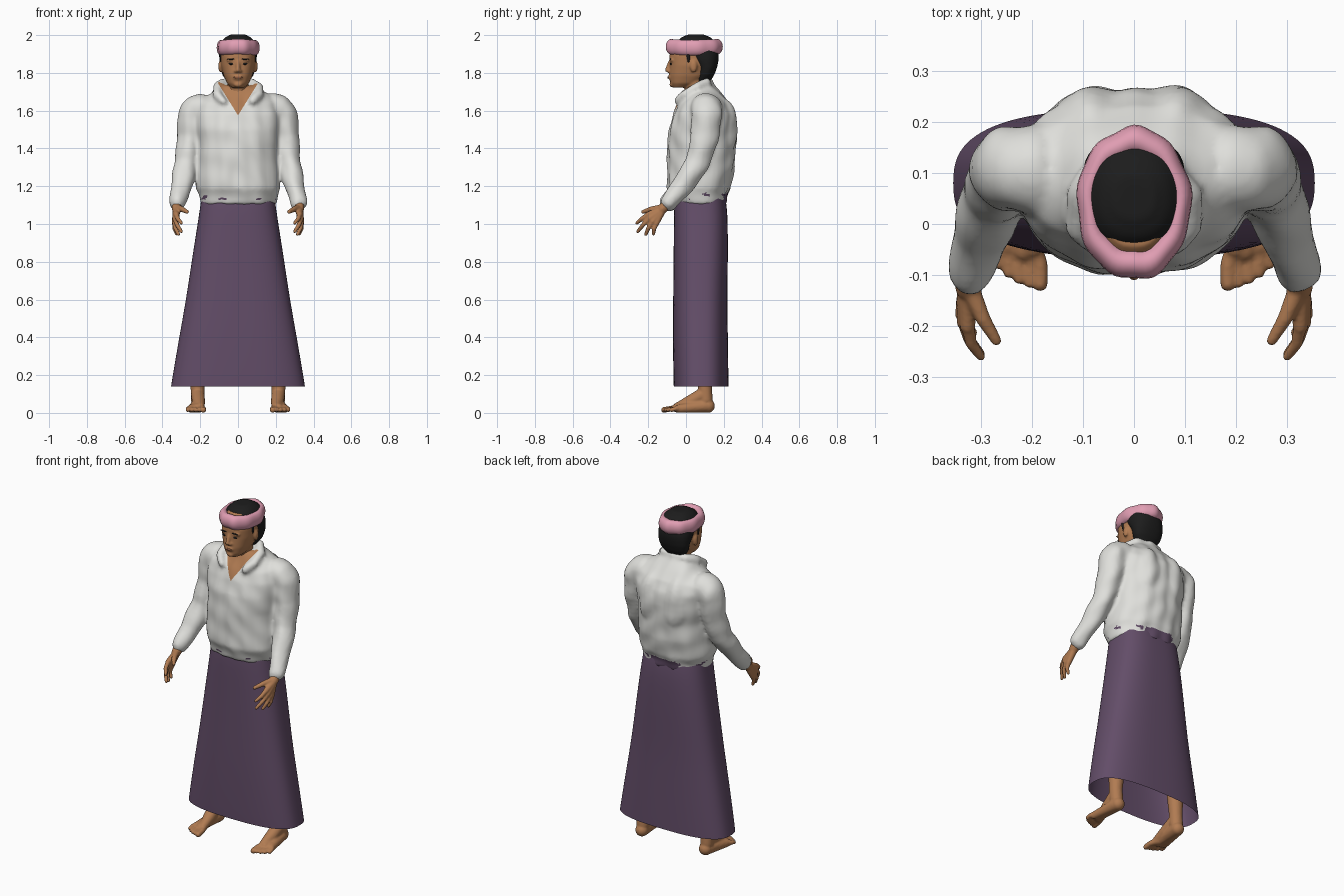
import bpy, bmesh
from math import sin, cos, pi, copysign
from mathutils import Vector, Matrix

if "Cube" in bpy.data.objects:
    bpy.data.objects.remove(bpy.data.objects["Cube"])


def material(name, *rgb):
    m = bpy.data.materials.new(name)
    m.use_nodes = True
    m.diffuse_color = (*rgb, 1)
    bsdf = next(n for n in m.node_tree.nodes if n.type == 'BSDF_PRINCIPLED')
    bsdf.inputs["Base Color"].default_value = (*rgb, 1)
    return m


SKIN = material("brown skin", 0.44, 0.2, 0.085)
WHITE = material("white cloth", 0.74, 0.74, 0.71)
PURPLE = material("purple cloth", 0.125, 0.075, 0.14)
PINK = material("pink cloth", 0.75, 0.34, 0.45)
BLACK = material("black hair", 0.012, 0.012, 0.012)
LIP = material("lips", 0.28, 0.11, 0.055)


def ball(bm, centre, radii):
    bmesh.ops.create_uvsphere(bm, u_segments=20, v_segments=12, radius=1,
                              matrix=Matrix.LocRotScale(Vector(centre), None, Vector(radii)))


def limb(bm, *points):
    """Chain of tapered, round-ended segments through (x, y, z, radius)."""
    for p in points:
        ball(bm, p[:3], [p[3]] * 3)
    for p, q in zip(points, points[1:]):
        a, b = Vector(p[:3]), Vector(q[:3])
        rot = (b - a).to_track_quat('Z', 'Y').to_matrix().to_4x4()
        bmesh.ops.create_cone(bm, cap_ends=True, segments=20, radius1=p[3], radius2=q[3],
                              depth=(b - a).length, matrix=Matrix.Translation((a + b) / 2) @ rot)


def loft(bm, rings, power=2.3, n=40, caps=True):
    """Stack of rounded outlines: (z, half width, front y, back y)."""
    loops = []
    for z, hx, yf, yb in rings:
        loop = []
        for i in range(n):
            c, s = cos(2 * pi * i / n), sin(2 * pi * i / n)
            x = hx * copysign(abs(c) ** (2 / power), c)
            y = (yf + yb) / 2 + (yb - yf) / 2 * copysign(abs(s) ** (2 / power), s)
            loop.append(bm.verts.new((x, y, z)))
        loops.append(loop)
    for lo, hi in zip(loops, loops[1:]):
        for i in range(n):
            j = (i + 1) % n
            bm.faces.new((lo[i], lo[j], hi[j], hi[i]))
    if caps:
        bm.faces.new(loops[0][::-1])
        bm.faces.new(loops[-1])


def finish(name, bm, *mats):
    bmesh.ops.recalc_face_normals(bm, faces=bm.faces[:])
    mesh = bpy.data.meshes.new(name)
    bm.to_mesh(mesh)
    bm.free()
    for m in mats:
        mesh.materials.append(m)
    mesh.shade_smooth()
    ob = bpy.data.objects.new(name, mesh)
    bpy.context.collection.objects.link(ob)
    return ob


def fuse(ob, voxel, smooth, mirror=False):
    """Melt overlapping solids into one skin and apply the result."""
    mats = list(ob.data.materials)
    r = ob.modifiers.new("fuse", 'REMESH')
    r.mode, r.voxel_size = 'VOXEL', voxel
    s = ob.modifiers.new("soften", 'SMOOTH')
    s.factor, s.iterations = 0.5, smooth
    if mirror:
        ob.modifiers.new("mirror", 'MIRROR').use_mirror_merge = False
    bpy.context.view_layer.update()
    mesh = bpy.data.meshes.new_from_object(ob.evaluated_get(bpy.context.evaluated_depsgraph_get()))
    ob.modifiers.clear()
    mesh.materials.clear()
    for m in mats:
        mesh.materials.append(m)
    ob.data = mesh
    mesh.shade_smooth()
    return ob


# Long wrapped skirt, open at the hem
bm = bmesh.new()
loft(bm, [(0.14, .355, -.065, .225), (.16, .352, -.066, .225), (.4, .312, -.07, .222),
          (.6, .275, -.068, .218), (.8, .246, -.066, .222), (1, .214, -.064, .222),
          (1.1, .199, -.063, .216), (1.16, .192, -.055, .205)], power=2.7, n=48, caps=False)
skirt = finish("skirt", bm, PURPLE)
sub = skirt.modifiers.new("smooth", 'SUBSURF')
sub.levels = sub.render_levels = 1

# Shirt: torso, sleeves and collar melted together
bm = bmesh.new()
loft(bm, [(1.105, .2, -.07, .214), (1.15, .208, -.082, .216), (1.19, .222, -.1, .236),
          (1.3, .22, -.1, .256), (1.4, .213, -.098, .262), (1.5, .225, -.09, .265),
          (1.58, .235, -.068, .258), (1.64, .215, -.04, .232), (1.69, .155, -.01, .19),
          (1.735, .085, .01, .15)])
for s in (-1, 1):
    limb(bm, (s * .2, .105, 1.6, .09), (s * .235, .11, 1.575, .085), (s * .253, .1, 1.46, .073),
         (s * .272, .06, 1.32, .064), (s * .3, -.02, 1.2, .054), (s * .322, -.09, 1.115, .047))
    limb(bm, (s * .075, -.04, 1.65, .02), (s * .112, -.008, 1.685, .024),
         (s * .108, .06, 1.725, .026), (s * .07, .108, 1.748, .024), (0, .122, 1.752, .023))
    ball(bm, (s * .075, .2, 1.5), (.09, .072, .16))
shirt = fuse(finish("shirt", bm, WHITE, SKIN, PURPLE), .011, 4)

# Soft folds, the open neck and worn patches along the hem
bm = bmesh.new()
bm.from_mesh(shirt.data)
bm.normal_update()
for v in bm.verts:
    x, y, z = v.co
    fold = sin(34 * z + 16 * abs(x) + 9 * y) * sin(27 * x + 11 * z) + .6 * sin(70 * x + 5 * z)
    v.co += v.normal * .0035 * fold
for s in (-1, 1):
    faces = [f for f in bm.faces if f.calc_center_median().y < .05 and f.calc_center_median().z > 1.56]
    edges = {e for f in faces for e in f.edges}
    verts = {v for f in faces for v in f.verts}
    bmesh.ops.bisect_plane(bm, geom=faces + list(edges) + list(verts), dist=1e-5,
                           plane_co=(0, 0, 1.575), plane_no=(s, 0, -.62))
for f in bm.faces:
    x, y, z = f.calc_center_median()
    if y < .05 and z > 1.575 and abs(x) < .62 * (z - 1.575):
        f.material_index = 1
    elif z < 1.165 and (y > .17 and abs(x) < .09
                        or abs(x) < .22 and z > 1.13 and sin(31 * x + 1) * sin(90 * z + 40 * y) > .72):
        f.material_index = 2
    f.smooth = True
bm.to_mesh(shirt.data)
bm.free()

# Head with neck, nose, brow, chin and ears
bm = bmesh.new()
loft(bm, [(1.722, .034, -.068, .0), (1.745, .058, -.082, .07), (1.785, .076, -.088, .12),
          (1.84, .09, -.086, .145), (1.89, .092, -.088, .15), (1.94, .086, -.078, .145),
          (1.975, .06, -.045, .11)])
limb(bm, (0, .075, 1.62, .062), (0, .05, 1.7, .056), (0, .045, 1.78, .056))
limb(bm, (0, -.085, 1.86, .009), (0, -.1, 1.815, .012))
for s in (-1, 1):
    ball(bm, (s * .011, -.09, 1.809), (.011, .012, .009))
    ball(bm, (s * .094, .04, 1.835), (.01, .019, .033))
    ball(bm, (s * .036, -.072, 1.868), (.026, .014, .009))
ball(bm, (0, -.086, 1.777), (.026, .01, .013))
ball(bm, (0, -.074, 1.738), (.024, .014, .014))
head = fuse(finish("head", bm, SKIN), .006, 4)
bpy.context.view_layer.update()


def face_plate(name, x, z, radii, mat):
    hit, spot, *_ = head.ray_cast(Vector((x, -1, z)), Vector((0, 1, 0)))
    bm = bmesh.new()
    ball(bm, (x, spot.y if hit else -.08, z), radii)
    finish(name, bm, mat)


for side, s in (("right", -1), ("left", 1)):
    face_plate(side + "_eye", s * .036, 1.848, (.014, .0045, .0055), BLACK)
    face_plate(side + "_eyebrow", s * .037, 1.873, (.022, .0045, .004), BLACK)
face_plate("mouth", 0, 1.776, (.023, .004, .006), LIP)

# Hair: full at the back, pulled away from the face
bm = bmesh.new()
loft(bm, [(1.75, .055, .05, .125), (1.79, .084, .06, .15), (1.83, .094, .058, .165),
          (1.865, .099, .03, .172), (1.89, .1, .01, .174), (1.93, .098, -.03, .168),
          (1.965, .09, -.045, .156), (1.988, .068, -.025, .13), (2.003, .04, .01, .095)])
for s in (-1, 1):
    limb(bm, (s * .085, .012, 1.9, .014), (s * .088, .015, 1.855, .008))
fuse(finish("hair", bm, BLACK), .008, 3)

# Rolled cloth headband with soft lumps
bpy.ops.mesh.primitive_torus_add(major_radius=1, minor_radius=.25, major_segments=56, minor_segments=16)
band = bpy.context.object
band.name = band.data.name = "headband"
for i, v in enumerate(band.data.vertices):
    turn = 2 * pi * (i // 16) / 56
    lump = 1 + .018 * sin(9 * turn) + .012 * sin(5 * turn + 1)
    v.co = (v.co.x * .09 * lump, .041 + v.co.y * .12 * lump,
            1.939 + v.co.z * .165 - .006 * abs(cos(turn)))
band.data.materials.append(PINK)
band.data.shade_smooth()

# Hands: palm, four spread fingers and thumb
bm = bmesh.new()
limb(bm, (.322, -.08, 1.125, .03), (.324, -.125, 1.08, .026))
knuckles = [(.326, -.2, 1.05), (.333, -.192, 1.03), (.336, -.177, 1.012), (.335, -.158, 1.002)]
tips = [(.3, -.26, 1.005), (.3, -.255, .96), (.315, -.213, .945), (.325, -.172, .948)]
for k, t in zip(knuckles, tips):
    limb(bm, (.324, -.125, 1.075, .021), (*k, .015))
    mid = (Vector(k) + Vector(t)) / 2 + Vector((.006, -.004, 0))
    limb(bm, (*k, .0135), (*mid, .0115), (*t, .009))
limb(bm, (.32, -.13, 1.085, .019), (.296, -.185, 1.078, .0145), (.27, -.228, 1.064, .0105))
fuse(finish("hands", bm, SKIN), .005, 2, mirror=True)

# Legs and bare feet
bm = bmesh.new()
limb(bm, (.17, .08, .75, .07), (.205, .1, .35, .052), (.214, .1, .13, .037), (.213, .105, .07, .037))
limb(bm, (.212, .116, .037, .037), (.215, .03, .036, .033), (.215, -.05, .026, .024))
limb(bm, (.213, .085, .095, .036), (.208, .02, .058, .034), (.2, -.045, .032, .023))
limb(bm, (.218, .1, .036, .034), (.247, -.04, .022, .022))
for i in range(5):
    x = .184 + .0205 * i
    r = .0155 if i == 0 else .0115
    tip = -.117 + .0035 * i * i * .7
    limb(bm, (.205 + .01 * i, -.03, .026, .021), (x, -.06 - .02 + .006 * i, .022, r), (x, tip, .016, r))
fuse(finish("legs_and_feet", bm, SKIN), .006, 2, mirror=True)
